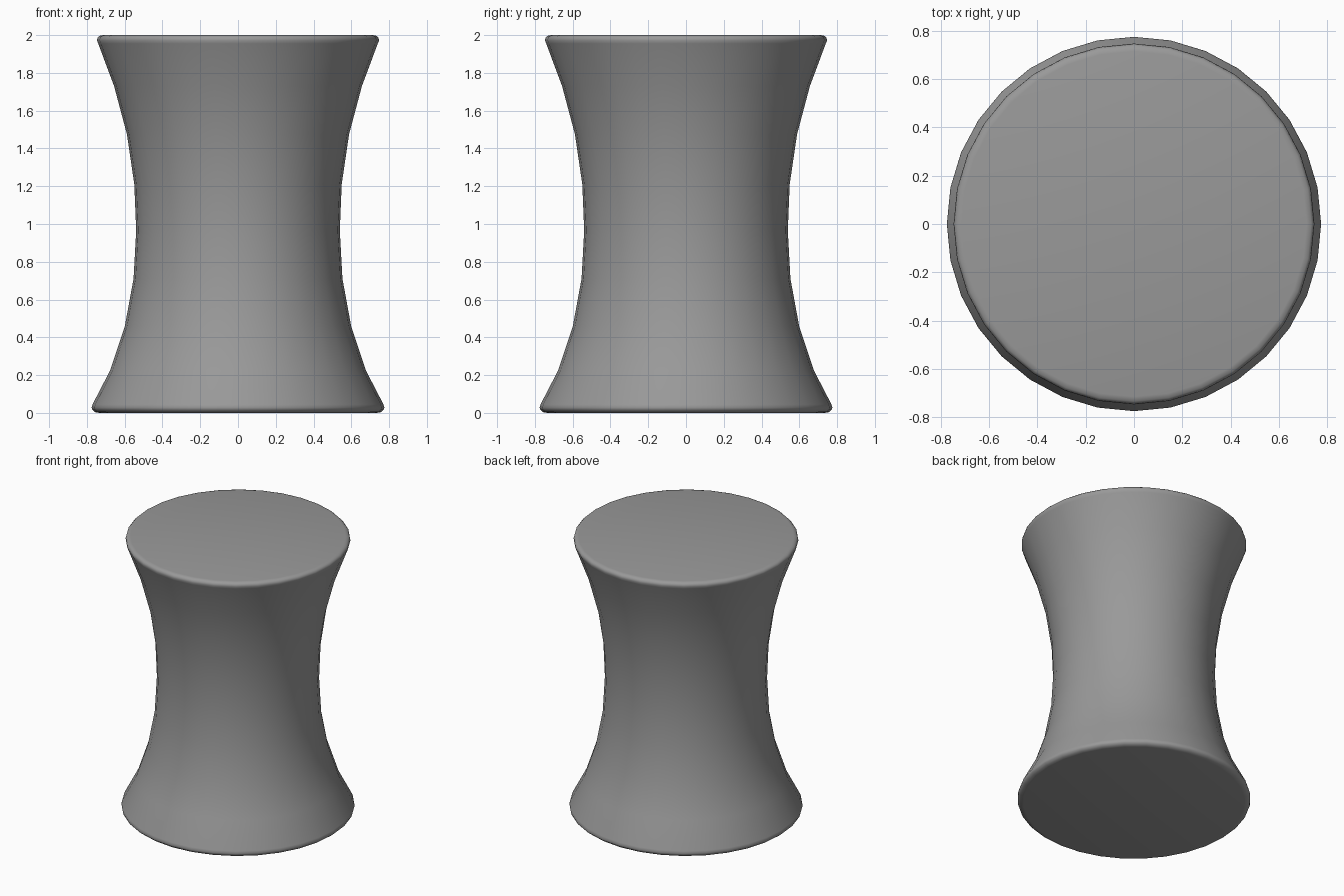
import bpy, bmesh, math

if "Cube" in bpy.data.objects:
    bpy.data.objects.remove(bpy.data.objects["Cube"])

SEGMENTS = 32

# Waisted side profile with small rounded rims: (radius, height)
PROFILE = [
    (0.735, 0.0), (0.757, 0.004), (0.771, 0.016), (0.775, 0.028), (0.770, 0.045),
    (0.677, 0.225), (0.599, 0.46), (0.553, 0.71), (0.539, 0.965),
    (0.549, 1.21), (0.588, 1.475), (0.656, 1.73),
    (0.740, 1.955), (0.747, 1.972), (0.744, 1.986), (0.734, 1.996), (0.715, 2.0),
]

# Revolve the profile into a closed body
bm = bmesh.new()
rings = []
for r, z in PROFILE:
    rings.append([bm.verts.new((r * math.cos(2 * math.pi * i / SEGMENTS),
                                r * math.sin(2 * math.pi * i / SEGMENTS), z))
                  for i in range(SEGMENTS)])
for low, high in zip(rings, rings[1:]):
    for i in range(SEGMENTS):
        j = (i + 1) % SEGMENTS
        bm.faces.new((low[i], low[j], high[j], high[i]))

# Flat bottom and seat
bm.faces.new(rings[0][::-1])
bm.faces.new(rings[-1])

mesh = bpy.data.meshes.new("stool_body")
bm.to_mesh(mesh)
bm.free()
stool = bpy.data.objects.new("stool_body", mesh)
bpy.context.collection.objects.link(stool)

# Dark grey finish
grey = bpy.data.materials.new("dark_grey")
grey.diffuse_color = (0.32, 0.32, 0.32, 1.0)
grey.use_nodes = True
grey.node_tree.nodes["Principled BSDF"].inputs["Base Color"].default_value = grey.diffuse_color
mesh.materials.append(grey)

# Smooth shading throughout
bpy.context.view_layer.objects.active = stool
stool.select_set(True)
bpy.ops.object.shade_smooth_by_angle(angle=math.radians(60))
